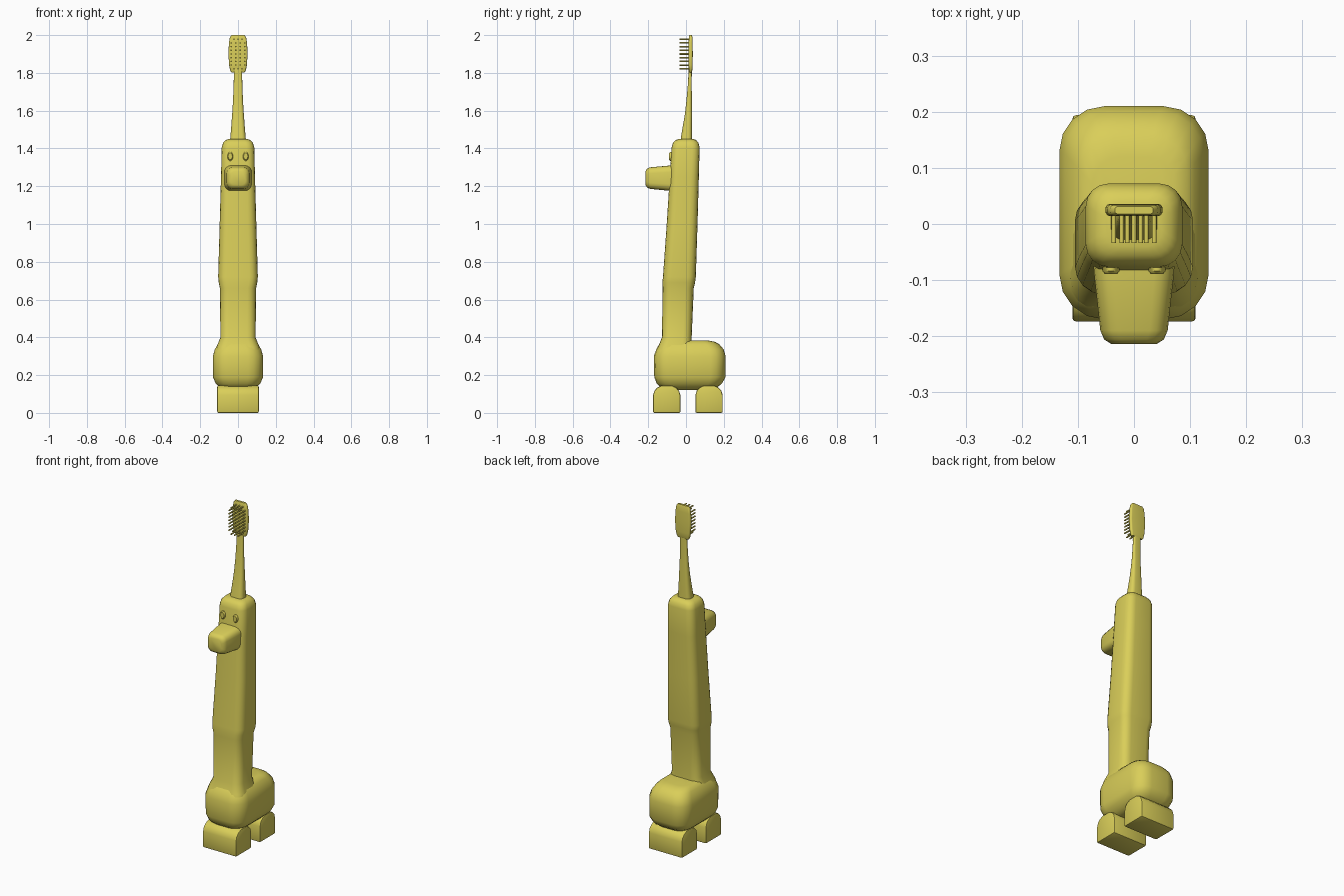
import bpy, bmesh, math

mat = bpy.data.materials.new("yellow_plastic")
mat.diffuse_color = (0.70, 0.62, 0.10, 1)


def finish(name, bm, angle=40):
    bmesh.ops.recalc_face_normals(bm, faces=bm.faces)
    me = bpy.data.meshes.new(name)
    bm.to_mesh(me)
    bm.free()
    ob = bpy.data.objects.new(name, me)
    bpy.context.collection.objects.link(ob)
    me.materials.append(mat)
    bpy.ops.object.select_all(action='DESELECT')
    ob.select_set(True)
    bpy.context.view_layer.objects.active = ob
    bpy.ops.object.shade_smooth_by_angle(angle=math.radians(angle))
    return ob


def rounded_rect(hx, lo, hi, r, segs):
    # symmetric in the first axis, spanning lo..hi in the second
    r = min(r, hx * 0.98, (hi - lo) * 0.49)
    pts = []
    for k, (cx, cy) in enumerate([(hx - r, hi - r), (r - hx, hi - r),
                                  (r - hx, lo + r), (hx - r, lo + r)]):
        for i in range(segs + 1):
            a = math.pi / 2 * (k + i / segs)
            pts.append((cx + r * math.cos(a), cy + r * math.sin(a)))
    return pts


def loft(name, rings, axis='Z', segs=4, angle=50):
    # rings: (position on axis, half width, low, high, corner radius)
    bm = bmesh.new()
    loops = []
    for t, hx, lo, hi, r in rings:
        pts = rounded_rect(hx, lo, hi, r, segs)
        loops.append([bm.verts.new((u, v, t) if axis == 'Z' else (u, t, v))
                      for u, v in pts])
    n = len(loops[0])
    for a, b in zip(loops, loops[1:]):
        for i in range(n):
            j = (i + 1) % n
            bm.faces.new((a[i], a[j], b[j], b[i]))
    bm.faces.new(loops[0])
    bm.faces.new(loops[-1])
    return finish(name, bm, angle)


# Bulky lower body
loft("body", [
    (0.120, 0.075, -0.09, 0.12, 0.05),
    (0.132, 0.095, -0.13, 0.16, 0.06),
    (0.155, 0.118, -0.155, 0.19, 0.07),
    (0.190, 0.133, -0.168, 0.21, 0.08),
    (0.300, 0.133, -0.170, 0.21, 0.08),
    (0.335, 0.123, -0.158, 0.20, 0.075),
    (0.362, 0.108, -0.143, 0.178, 0.07),
    (0.376, 0.095, -0.130, 0.155, 0.06),
    (0.383, 0.075, -0.110, 0.12, 0.05)])

# Long leaning neck that forms the handle
loft("neck", [
    (0.300, 0.120, -0.160, 0.030, 0.05),
    (0.350, 0.113, -0.147, 0.030, 0.05),
    (0.400, 0.093, -0.127, 0.030, 0.045),
    (0.660, 0.096, -0.124, 0.041, 0.045),
    (0.690, 0.102, -0.125, 0.048, 0.045),
    (0.720, 0.105, -0.122, 0.052, 0.045),
    (1.000, 0.097, -0.102, 0.061, 0.045),
    (1.250, 0.090, -0.086, 0.068, 0.042),
    (1.405, 0.086, -0.076, 0.072, 0.040),
    (1.430, 0.079, -0.069, 0.066, 0.038),
    (1.444, 0.066, -0.056, 0.054, 0.034),
    (1.450, 0.050, -0.040, 0.040, 0.028)])

# Snout
loft("snout", [
    (-0.050, 0.074, 1.172, 1.314, 0.035),
    (-0.090, 0.071, 1.176, 1.309, 0.035),
    (-0.190, 0.060, 1.186, 1.300, 0.032),
    (-0.206, 0.053, 1.193, 1.293, 0.030),
    (-0.214, 0.040, 1.206, 1.280, 0.025)], axis='Y')

# Eyes: short oval buttons
for side, s in (("left", 1), ("right", -1)):
    bm = bmesh.new()
    rows = [[bm.verts.new((s * 0.041 + 0.015 * k * math.cos(a), y,
                           1.358 + 0.024 * k * math.sin(a)))
             for a in [i * math.tau / 14 for i in range(14)]]
            for y, k in ((-0.06, 1), (-0.084, 1), (-0.089, 0.75))]
    for a, b in zip(rows, rows[1:]):
        for i in range(14):
            bm.faces.new((a[i], a[i - 1], b[i - 1], b[i]))
    bm.faces.new(rows[0])
    bm.faces.new(rows[-1])
    finish(side + "_eye", bm)

# Feet: arched profile extruded across the width
arch = [(-0.072, 0), (-0.072, 0.095), (-0.065, 0.118), (-0.050, 0.134),
        (-0.027, 0.145), (0.027, 0.145), (0.050, 0.134), (0.065, 0.118),
        (0.072, 0.095), (0.072, 0)]
for name, yc in (("front_foot", -0.102), ("back_foot", 0.122)):
    bm = bmesh.new()
    face = bm.faces.new([bm.verts.new((-0.11, yc + y, z)) for y, z in arch])
    new = bmesh.ops.extrude_face_region(bm, geom=[face])["geom"]
    bmesh.ops.translate(bm, vec=(0.22, 0, 0),
                        verts=[g for g in new if isinstance(g, bmesh.types.BMVert)])
    bmesh.ops.recalc_face_normals(bm, faces=bm.faces)
    edges = [e for e in bm.edges if e.calc_face_angle(0) > math.radians(50)]
    bmesh.ops.bevel(bm, geom=edges, offset=0.007, segments=2, profile=0.5,
                    affect='EDGES')
    finish(name, bm, 35)

# Brush stem
loft("brush_stem", [
    (1.430, 0.043, -0.031, 0.032, 0.022),
    (1.500, 0.037, -0.020, 0.032, 0.020),
    (1.580, 0.031, -0.006, 0.032, 0.016),
    (1.660, 0.026, 0.003, 0.031, 0.013),
    (1.740, 0.023, 0.010, 0.030, 0.009),
    (1.830, 0.021, 0.015, 0.031, 0.007)], angle=60)

# Brush head plate
loft("brush_head", [
    (1.803, 0.034, 0.018, 0.030, 0.005),
    (1.812, 0.041, 0.015, 0.033, 0.008),
    (1.840, 0.047, 0.014, 0.035, 0.009),
    (1.900, 0.051, 0.014, 0.036, 0.009),
    (1.960, 0.048, 0.014, 0.035, 0.009),
    (1.988, 0.043, 0.015, 0.034, 0.008),
    (2.000, 0.034, 0.018, 0.031, 0.005)])

# Bristles: outer ring plus inner columns
spots = []
for r in range(9):
    z = 1.822 + r * 0.0195
    cols = (-0.022, 0, 0.022) if r in (0, 8) else (-0.036, -0.012, 0.012, 0.036)
    spots += [(x, z) for x in cols]
bm = bmesh.new()
for x, z in spots:
    ring = [bm.verts.new((x + 0.0042 * math.cos(i * math.tau / 8), 0.02,
                          z + 0.0042 * math.sin(i * math.tau / 8)))
            for i in range(8)]
    tip = [bm.verts.new((v.co.x, -0.034, v.co.z)) for v in ring]
    for i in range(8):
        bm.faces.new((ring[i], ring[i - 1], tip[i - 1], tip[i]))
    bm.faces.new(ring)
    bm.faces.new(tip)
finish("bristles", bm, 50)
